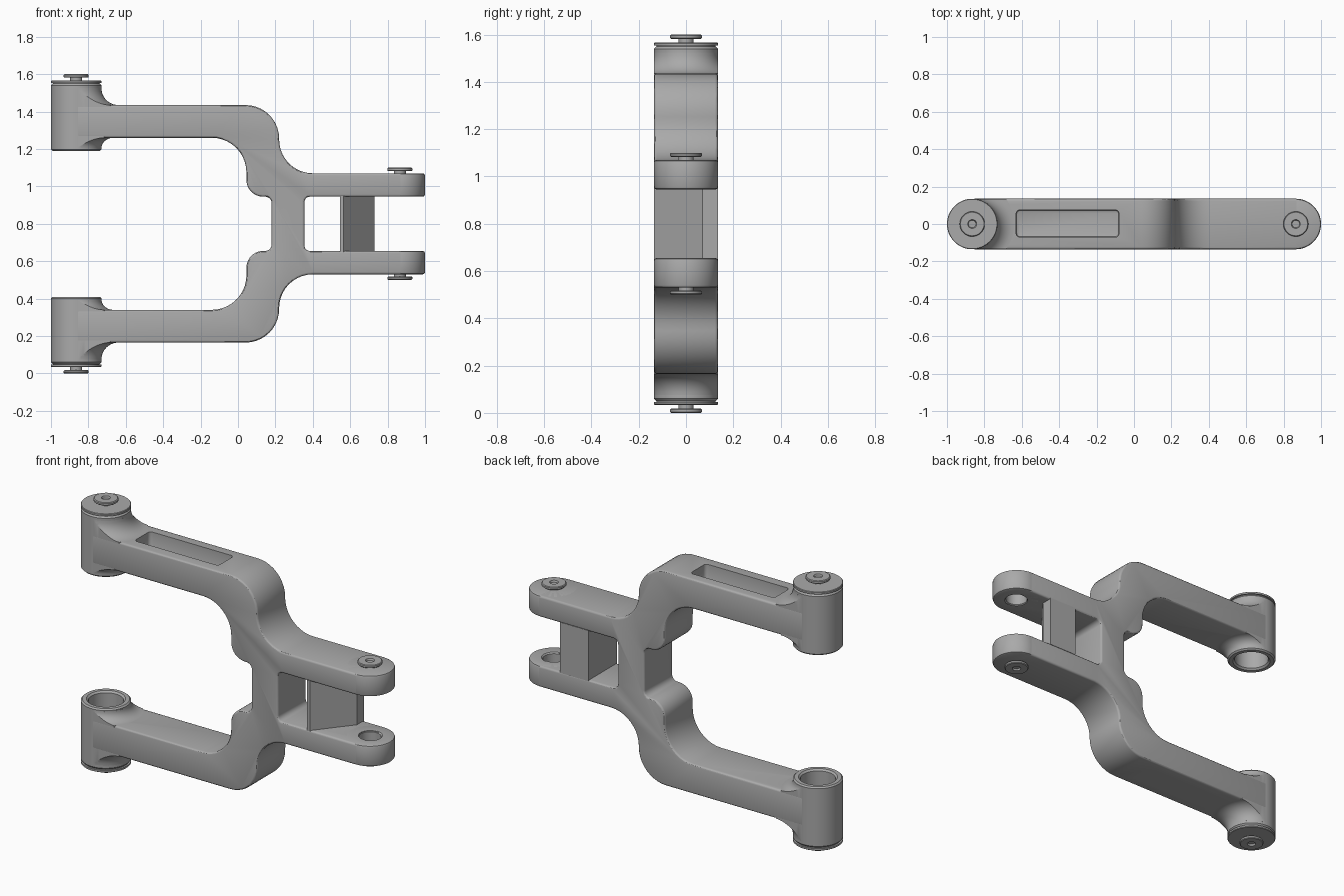
import bpy, bmesh
from math import sin, cos, pi, tan
from mathutils import Vector

if "Cube" in bpy.data.objects:
    bpy.data.objects.remove(bpy.data.objects["Cube"])

MID = 0.8        # mirror height
HALF = 0.135     # half thickness and boss radius
AXIS_L, AXIS_R = -0.865, 0.865

metal = bpy.data.materials.new("grey_metal")
metal.use_nodes = True
grey = (0.40, 0.40, 0.40, 1)
metal.diffuse_color = grey
metal.node_tree.nodes["Principled BSDF"].inputs["Base Color"].default_value = grey


def finish(bm, name, x=0.0, flip=False):
    """Turn a bmesh into an object, optionally mirrored to the lower half."""
    for v in bm.verts:
        v.co.x += x
        if flip:
            v.co.z = 2 * MID - v.co.z
    bmesh.ops.recalc_face_normals(bm, faces=bm.faces)
    me = bpy.data.meshes.new(name)
    bm.to_mesh(me)
    bm.free()
    me.materials.append(metal)
    ob = bpy.data.objects.new(name, me)
    bpy.context.collection.objects.link(ob)
    return ob


def activate(ob):
    bpy.ops.object.select_all(action='DESELECT')
    ob.select_set(True)
    bpy.context.view_layer.objects.active = ob


def smooth(ob):
    activate(ob)
    bpy.ops.object.shade_smooth_by_angle(angle=pi / 6)


def bevel(ob, width, segments=3):
    m = ob.modifiers.new("bevel", 'BEVEL')
    m.width, m.segments = width, segments
    m.limit_method, m.angle_limit = 'ANGLE', pi / 6
    m.use_clamp_overlap = False
    activate(ob)
    bpy.ops.object.modifier_apply(modifier=m.name)


def cut(ob, cutter):
    m = ob.modifiers.new("cut", 'BOOLEAN')
    m.operation, m.solver, m.object = 'DIFFERENCE', 'EXACT', cutter
    activate(ob)
    bpy.ops.object.modifier_apply(modifier=m.name)
    bpy.data.objects.remove(cutter)


def rounded(points, steps=10):
    """Round each (u, v, radius) corner of a closed outline."""
    out = []
    for i, (u, v, r) in enumerate(points):
        p = Vector((u, v))
        if r == 0:
            out.append(p)
            continue
        a = (Vector(points[i - 1][:2]) - p).normalized()
        b = (Vector(points[(i + 1) % len(points)][:2]) - p).normalized()
        half = a.angle(b) / 2
        c = p + (a + b).normalized() * r / sin(half)
        start = p + a * r / tan(half) - c
        end = p + b * r / tan(half) - c
        total = start.angle_signed(end)
        for k in range(steps + 1):
            t = -total * k / steps
            out.append(c + Vector((start.x * cos(t) - start.y * sin(t),
                                   start.x * sin(t) + start.y * cos(t))))
    return out


def prism(outline, lo, hi, axis):
    """Extrude an outline along y (x-z outline) or z (x-y outline)."""
    bm = bmesh.new()
    place = (lambda p, w: (p[0], w, p[1])) if axis == 'y' else (lambda p, w: (p[0], p[1], w))
    face = bm.faces.new([bm.verts.new(place(p, lo)) for p in outline])
    ext = bmesh.ops.extrude_face_region(bm, geom=[face])["geom"]
    move = (0, hi - lo, 0) if axis == 'y' else (0, 0, hi - lo)
    bmesh.ops.translate(bm, vec=move, verts=[g for g in ext if isinstance(g, bmesh.types.BMVert)])
    return bm


def lathe(profile, closed=False, steps=64):
    """Spin an (r, z) profile about the vertical axis."""
    bm = bmesh.new()
    vs = [bm.verts.new((r, 0, z)) for r, z in profile]
    pairs = list(zip(vs, vs[1:])) + ([(vs[-1], vs[0])] if closed else [])
    es = [bm.edges.new(p) for p in pairs]
    bmesh.ops.spin(bm, geom=vs + es, cent=(0, 0, 0), axis=(0, 0, 1), angle=2 * pi, steps=steps)
    bmesh.ops.remove_doubles(bm, verts=bm.verts, dist=1e-5)
    return bm


def cylinder_cutter(x, r, lo, hi):
    return finish(lathe([(0, lo), (r, lo), (r, hi), (0, hi)]), "cutter", x)


def collar(base, edge, r, inner):
    """Concave flare joining a boss to the arm, trimmed to the arm thickness."""
    arc = [(HALF + r - r * cos(t), edge + (base - edge) * sin(t))
           for t in [pi / 2 * k / 10 for k in range(11)]]
    bm = lathe([(0.12, edge)] + arc + [(HALF + r, inner), (0.12, inner)], True, 96)
    for co, no in (((0, 0, 0), (-1, 0, 0)), ((0, HALF - 0.0005, 0), (0, 1, 0)),
                   ((0, 0.0005 - HALF, 0), (0, -1, 0))):
        bmesh.ops.bisect_plane(bm, geom=bm.verts[:] + bm.edges[:] + bm.faces[:],
                               plane_co=co, plane_no=no, clear_outer=True)
        bmesh.ops.holes_fill(bm, edges=[e for e in bm.edges if e.is_boundary], sides=0)
    return bm


def screw(seat, top):
    """Stem and button head with a small socket."""
    b = 0.004
    return lathe([(0, seat - 0.01), (0.032, seat - 0.01), (0.032, top - 0.018),
                  (0.067 - b, top - 0.018), (0.067, top - 0.018 + b), (0.067, top - b),
                  (0.067 - b, top), (0.024, top), (0.02, top - 0.01), (0, top - 0.01)], steps=48)


# Main frame: two cranked arms, cross wall and fork plates in one outline
upper = [(0.18, 0.945, 0.035), (0.045, 0.945, 0.09), (0.045, 1.26, 0.185),
         (AXIS_L, 1.26, 0), (AXIS_L, 1.435, 0), (0.22, 1.435, 0.18),
         (0.22, 1.07, 0.18), (0.88, 1.07, 0), (0.88, 0.945, 0), (0.355, 0.945, 0.03)]
lower = [(x, 2 * MID - z, r) for x, z, r in reversed(upper)]
frame = finish(prism(rounded(upper + lower), -HALF, HALF, 'y'), "frame")
bevel(frame, 0.012)
cut(frame, cylinder_cutter(AXIS_L, 0.105, -0.1, 1.7))
cut(frame, cylinder_cutter(AXIS_R, 0.062, 0.55, 1.05))
slot = [(-0.63, -0.07, 0.02), (-0.08, -0.07, 0.02), (-0.08, 0.075, 0.02), (-0.63, 0.075, 0.02)]
for flip in (False, True):
    pocket = finish(prism(rounded(slot, 5), 1.345, 1.5, 'z'), "cutter", 0, flip)
    bevel(pocket, 0.01, 2)
    cut(frame, pocket)
smooth(frame)

# Wedge web between the fork plates
web = [(0.545, -HALF), (0.565, -HALF), (0.73, 0.07), (0.73, HALF), (0.545, HALF)]
smooth(finish(prism(web, 0.65, 0.95, 'z'), "fork_web"))

for flip, side in ((False, "upper"), (True, "lower")):
    # Hollow pivot boss, open towards the middle
    boss = [(0, 1.5), (0.095, 1.5), (0.095, 1.2), (0.105, 1.19), (0.127, 1.19),
            (HALF, 1.198), (HALF, 1.54), (0.127, 1.549), (0, 1.549)]
    smooth(finish(lathe(boss), side + "_pivot_boss", AXIS_L, flip))
    # Flares on both sides of the arm
    smooth(finish(collar(1.435, 1.525, 0.09, 1.41), side + "_outer_flare", AXIS_L, flip))
    smooth(finish(collar(1.26, 1.205, 0.065, 1.285), side + "_inner_flare", AXIS_L, flip))
    # Cap disc on the boss
    cap = [(0, 1.545), (0.125, 1.545), (0.125, 1.553), (HALF, 1.553), (HALF, 1.563),
           (0.132, 1.566), (0, 1.566)]
    smooth(finish(lathe(cap), side + "_pivot_cap", AXIS_L, flip))
    # Rounded fork tip with its blind hole
    tip = [(0, 1.05), (0.06, 1.05), (0.06, 0.952), (0.067, 0.945), (0.123, 0.945),
           (0.1315, 0.9485), (HALF, 0.957), (HALF, 1.058), (0.1315, 1.0665), (0.123, 1.07), (0, 1.07)]
    smooth(finish(lathe(tip), side + "_fork_tip", AXIS_R, flip))
    # Screws
    smooth(finish(screw(1.566, 1.6), side + "_pivot_screw", AXIS_L, flip))
    smooth(finish(screw(1.07, 1.1), side + "_fork_screw", AXIS_R, flip))
